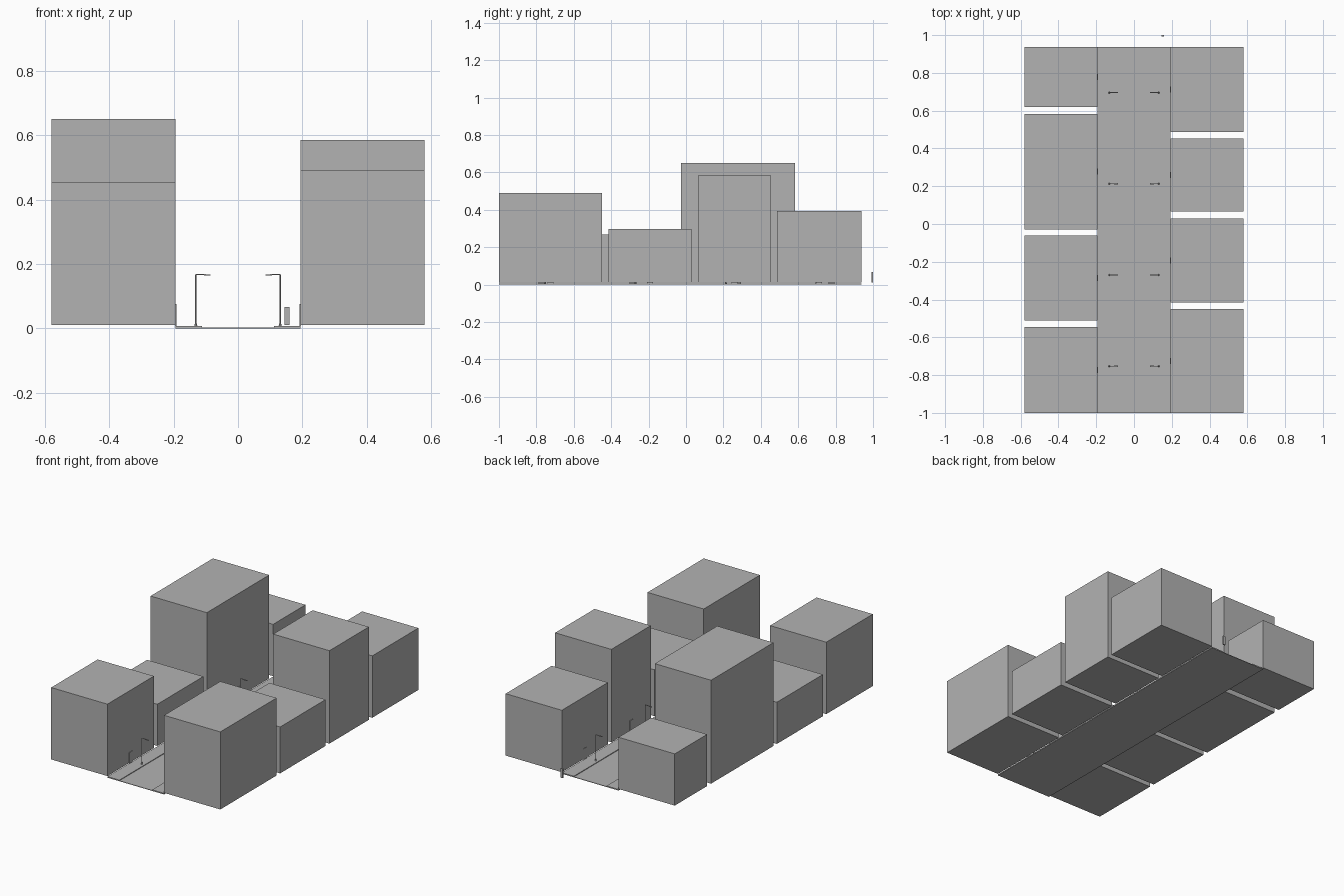
import bpy
from mathutils import Vector

old = bpy.data.objects.get("Cube")
if old:
    bpy.data.objects.remove(old, do_unlink=True)

# One plain grey for everything
grey = bpy.data.materials.new("plain_grey")
grey.use_nodes = True
grey.diffuse_color = (0.448, 0.448, 0.448, 1)
grey.node_tree.nodes["Principled BSDF"].inputs["Base Color"].default_value = grey.diffuse_color


def box(name, lo, hi):
    """Box between two opposite corners."""
    lo, hi = Vector(lo), Vector(hi)
    bpy.ops.mesh.primitive_cube_add(size=1, location=(lo + hi) / 2)
    ob = bpy.context.object
    ob.name = name
    ob.dimensions = hi - lo
    bpy.ops.object.transform_apply(location=False, rotation=False, scale=True)
    ob.data.materials.append(grey)
    return ob


def rod(name, r1, r2, bottom, height, sides=8):
    """Upright round post or cone."""
    x, y, z = bottom
    bpy.ops.mesh.primitive_cone_add(vertices=sides, radius1=r1, radius2=r2,
                                    depth=height, location=(x, y, z + height / 2))
    ob = bpy.context.object
    ob.name = name
    ob.data.materials.append(grey)
    bpy.ops.object.shade_smooth_by_angle()
    return ob


BACK, INNER, OUTER, LIFT = 0.937, 0.194, 0.579, 0.01

# Road with a raised pavement along each side
box("road", (-INNER, -1, 0), (INNER, BACK, 0.003))
for side, s in (("left", 1), ("right", -1)):
    a, b = sorted((s * 0.112, s * INNER))
    box(side + "_pavement", (a, -1, 0.003), (b, BACK, 0.007))

# Building blocks, as (front y, back y, top z), each with a door on the street
rows = {
    "left": (1, [(-1, -0.45, 0.49), (-0.415, 0.03, 0.297),
                 (0.067, 0.453, 0.585), (0.486, BACK, 0.393)]),
    "right": (-1, [(-1, -0.545, 0.455), (-0.512, -0.062, 0.268),
                   (-0.028, 0.582, 0.65), (0.62, BACK, 0.33)]),
}
for side, (s, blocks) in rows.items():
    for i, (y0, y1, top) in enumerate(blocks):
        a, b = sorted((s * INNER, s * OUTER))
        box(f"{side}_building_{i + 1}", (a, y0, LIFT), (b, y1, top))
        mid = (y0 + y1) / 2
        a, b = sorted((s * (INNER - 0.003), s * (INNER + 0.001)))
        box(f"{side}_door_{i + 1}", (a, mid - 0.016, 0.007), (b, mid + 0.016, 0.075))

# Street lamps in facing pairs
for i in range(4):
    y = -0.753 + i * 0.483
    for side, s in (("left", 1), ("right", -1)):
        tag = f"{side}_lamp_{i + 1}_"
        x = s * 0.131
        rod(tag + "base", 0.005, 0.002, (x, y, 0.007), 0.012)
        rod(tag + "pole", 0.0017, 0.0017, (x, y, 0.007), 0.161)
        a, b = sorted((x, s * 0.1))
        box(tag + "arm", (a, y - 0.0015, 0.166), (b, y + 0.0015, 0.169))
        a, b = sorted((s * 0.106, s * 0.085))
        box(tag + "head", (a, y - 0.003, 0.164), (b, y + 0.003, 0.168))

# Small upright marker beyond the back end of the road
box("marker_post", (0.145, 0.992, 0.01), (0.16, 1.0, 0.067))
